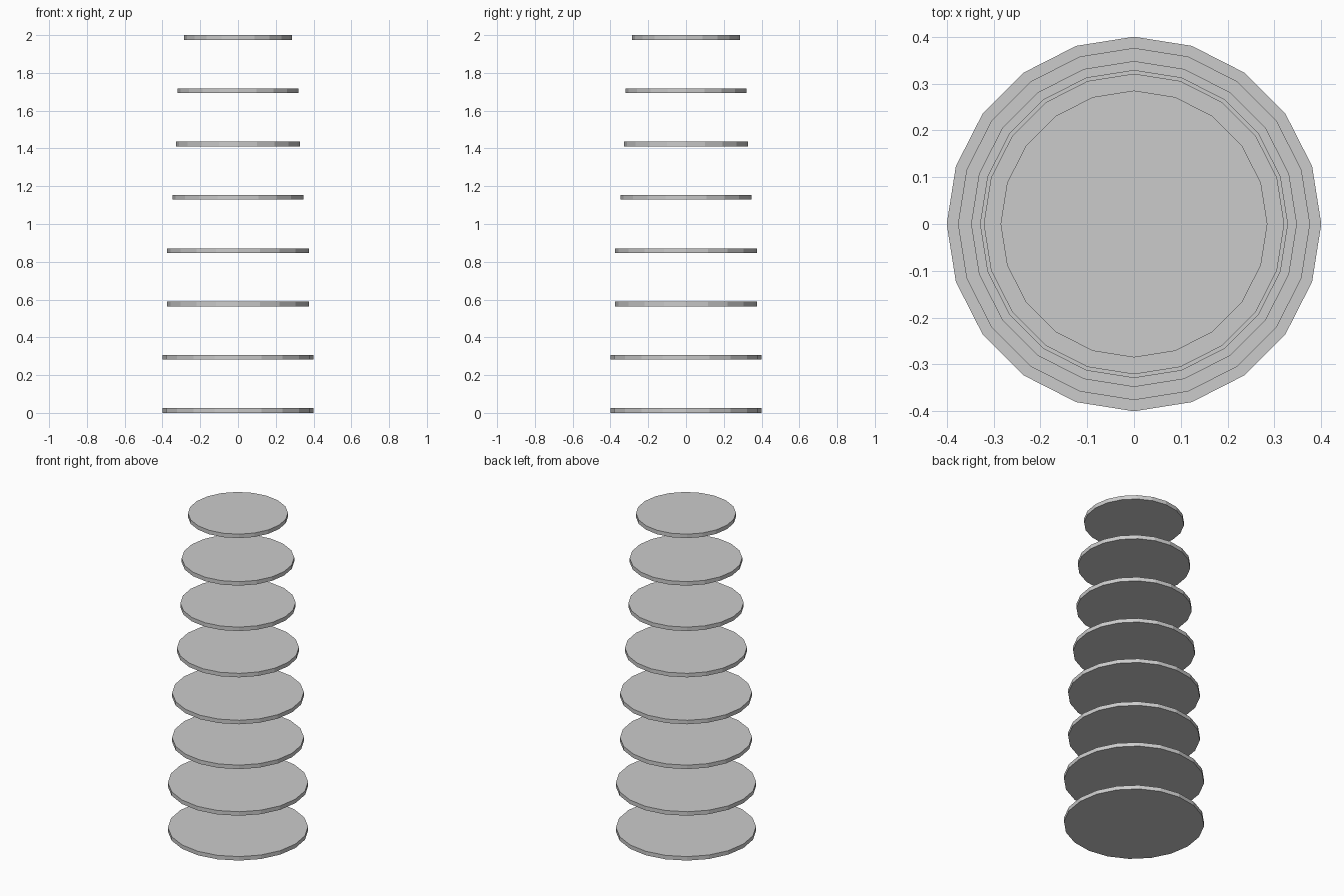
import bpy

if "Cube" in bpy.data.objects:
    bpy.data.objects.remove(bpy.data.objects["Cube"])

THICKNESS = 0.025
SIDES = 20
RADII = [0.40, 0.40, 0.376, 0.376, 0.348, 0.329, 0.321, 0.285]
SPACING = (2.0 - THICKNESS) / (len(RADII) - 1)

# Evenly spaced stack of flat, 20-sided discs narrowing upward
for i, radius in enumerate(RADII):
    bpy.ops.mesh.primitive_cylinder_add(
        vertices=SIDES, radius=radius, depth=THICKNESS,
        location=(0, 0, THICKNESS / 2 + i * SPACING))
    bpy.context.object.name = f"disc_{i + 1}"
